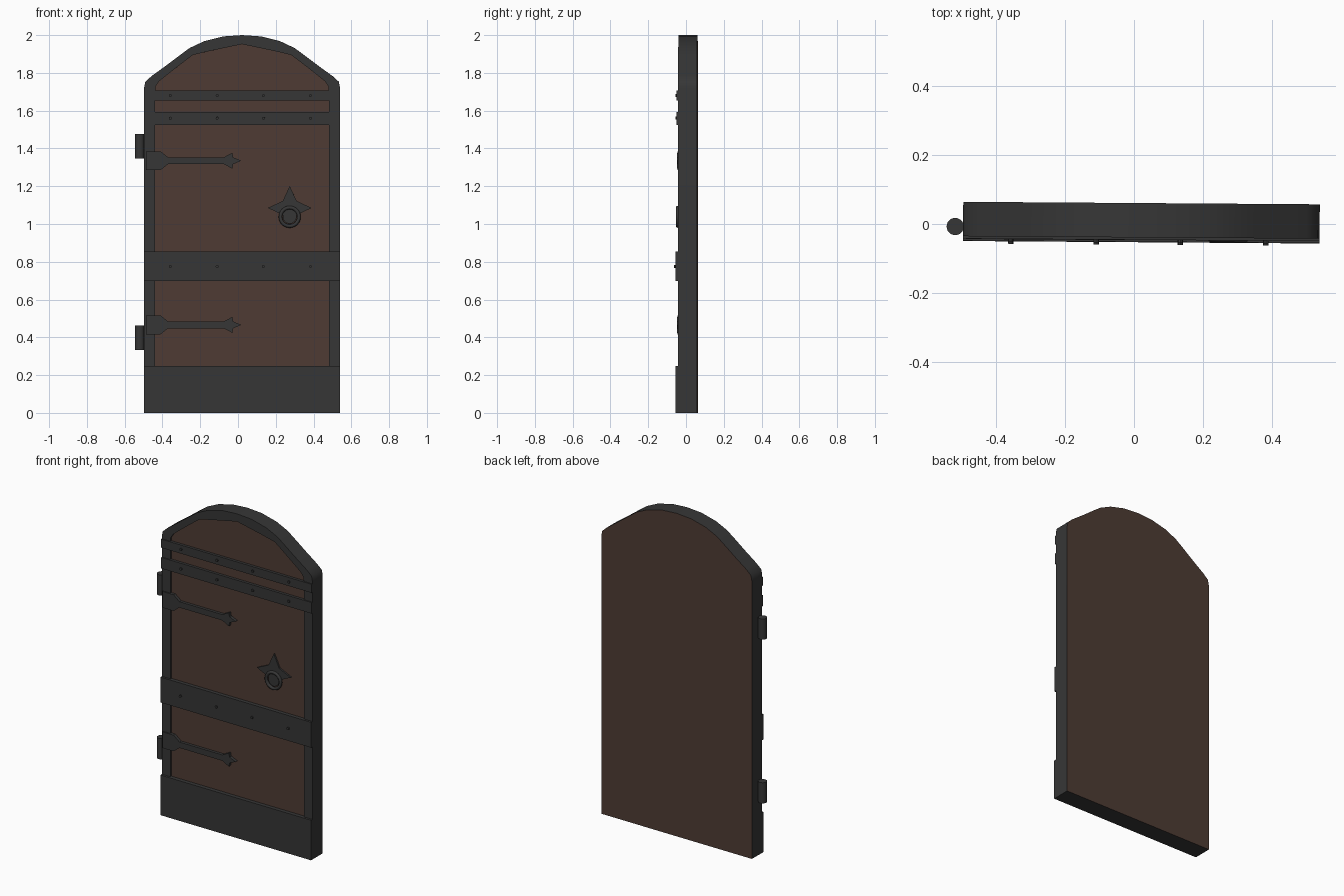
import bpy, bmesh, math
from mathutils import Matrix, Vector

if "Cube" in bpy.data.objects:
    bpy.data.objects.remove(bpy.data.objects["Cube"])

CX = 0.0215            # door centre in x (hinge barrels stick out on the left)
TURN = -0.007          # the whole door is turned very slightly


def material(name, rgb):
    m = bpy.data.materials.new(name)
    m.diffuse_color = (*rgb, 1)
    m.use_nodes = True
    m.node_tree.nodes["Principled BSDF"].inputs["Base Color"].default_value = m.diffuse_color
    return m


IRON = material("dark iron", (0.037, 0.037, 0.037))
WOOD = material("brown wood", (0.076, 0.044, 0.034))


def finish(name, bm, mats, smooth=None):
    bmesh.ops.recalc_face_normals(bm, faces=bm.faces)
    me = bpy.data.meshes.new(name)
    bm.to_mesh(me)
    bm.free()
    for m in mats:
        me.materials.append(m)
    if smooth:
        me.polygons.foreach_set("use_smooth", [True] * len(me.polygons))
        me.set_sharp_from_angle(angle=math.radians(smooth))
    ob = bpy.data.objects.new(name, me)
    ob.rotation_euler.z = TURN
    bpy.context.collection.objects.link(ob)
    return ob


def plate(name, pts, y0, y1, mat=IRON):
    """Flat outline in x/z, extruded from y0 to y1."""
    bm = bmesh.new()
    a = [bm.verts.new((x, y0, z)) for x, z in pts]
    b = [bm.verts.new((x, y1, z)) for x, z in pts]
    bm.faces.new(a)
    bm.faces.new(b)
    for i in range(len(pts)):
        j = (i + 1) % len(pts)
        bm.faces.new((a[i], a[j], b[j], b[i]))
    return finish(name, bm, [mat])


def mirrored(half, bottom):
    """Closed outline from the right half of an arch."""
    right = [(half[0][0], bottom)] + half
    return [(CX + x, z) for x, z in right] + [(CX - x, z) for x, z in right[-2::-1]]


# Door leaf: iron frame round a recessed wooden panel, wooden back
outer = mirrored([(.5185, 1.72), (.512, 1.753), (.479, 1.783), (.40, 1.84), (.33, 1.893),
                  (.277, 1.932), (.2, 1.968), (.1, 1.993), (0, 2.0)], 0)
inner = mirrored([(.46, 1.70), (.457, 1.73), (.44, 1.755), (.39, 1.795), (.33, 1.842),
                  (.26, 1.895), (.18, 1.914), (.09, 1.933), (0, 1.952)], 0.1)
bm = bmesh.new()
loops = [[bm.verts.new((x, y, z)) for x, z in pts] for pts, y in
         ((outer, .061), (outer, -.039), (inner, -.039), (inner, -.029))]
for p, q in zip(loops, loops[1:]):
    for i in range(len(p)):
        j = (i + 1) % len(p)
        bm.faces.new((p[i], p[j], q[j], q[i]))
for cap in (loops[0], loops[3]):
    bm.faces.new(cap).material_index = 1
finish("door_leaf", bm, [IRON, WOOD], 40)


# Iron cross bands and kick plate
def band(name, z0, z1, front):
    l, r = CX - .5185, CX + .5185
    plate(name, [(l, z0), (r, z0), (r, z1), (l, z1)], -.028, front)


band("kick_plate", 0, .248, -.053)
band("middle_band", .697, .854, -.052)
band("lower_arch_band", 1.525, 1.593, -.046)
band("upper_arch_band", 1.653, 1.706, -.046)


def cylinder(name, centre, radius, length, axis, sides, smooth=40):
    bm = bmesh.new()
    rot = Matrix.Rotation(math.pi / 2, 4, 'X') if axis == 'Y' else Matrix()
    bmesh.ops.create_cone(bm, cap_ends=True, segments=sides, radius1=radius, radius2=radius,
                          depth=length, matrix=Matrix.Translation(centre) @ rot)
    return finish(name, bm, [IRON], smooth)


# Rivets along the bands
for z, front in ((.775, -.052), (1.56, -.046), (1.68, -.046)):
    for x in (-.358, -.11, .135, .384):
        cylinder("rivet", (x, front - .001, z), .008, .014, 'Y', 8)

# Hinge barrels and arrow-headed straps
for z in (1.412, .398):
    cylinder("hinge_barrel", (-.52, -.011, z), .025, .128, 'Z', 24)
top = [(-.488, .05), (-.41, .05), (-.37, .018), (-.075, .018), (-.03, .042), (-.025, .018)]
for zc in (1.335, .466):
    pts = [(x, zc + z) for x, z in top] + [(.017, zc)] + [(x, zc - z) for x, z in top[::-1]]
    plate("hinge_strap", pts, -.028, -.047)

# Star-shaped handle plate
hx, hz = .274, 1.085
star = []
for i, tip in enumerate((.116, .116, .085, .116)):
    a = math.pi / 2 * i
    star.append((hx + tip * math.sin(a), hz + tip * math.cos(a)))
    star.append((hx + .052 * math.sin(a + math.pi / 4), hz + .052 * math.cos(a + math.pi / 4)))
plate("handle_plate", star, -.028, -.039)

# Handle boss and pull ring
cylinder("handle_boss", (hx, -.034, 1.038), .036, .014, 'Y', 24)
bm = bmesh.new()
N, M, R, r = 32, 10, .049, .0095
rings = []
for i in range(N):
    a = math.tau * i / N
    rings.append([])
    for j in range(M):
        b = math.tau * j / M
        d = R + r * math.cos(b)
        rings[-1].append(bm.verts.new((hx + d * math.cos(a), -.042 + r * math.sin(b),
                                       1.038 + d * math.sin(a))))
for i in range(N):
    p, q = rings[i], rings[(i + 1) % N]
    for j in range(M):
        k = (j + 1) % M
        bm.faces.new((p[j], q[j], q[k], p[k]))
finish("pull_ring", bm, [IRON], 60)
